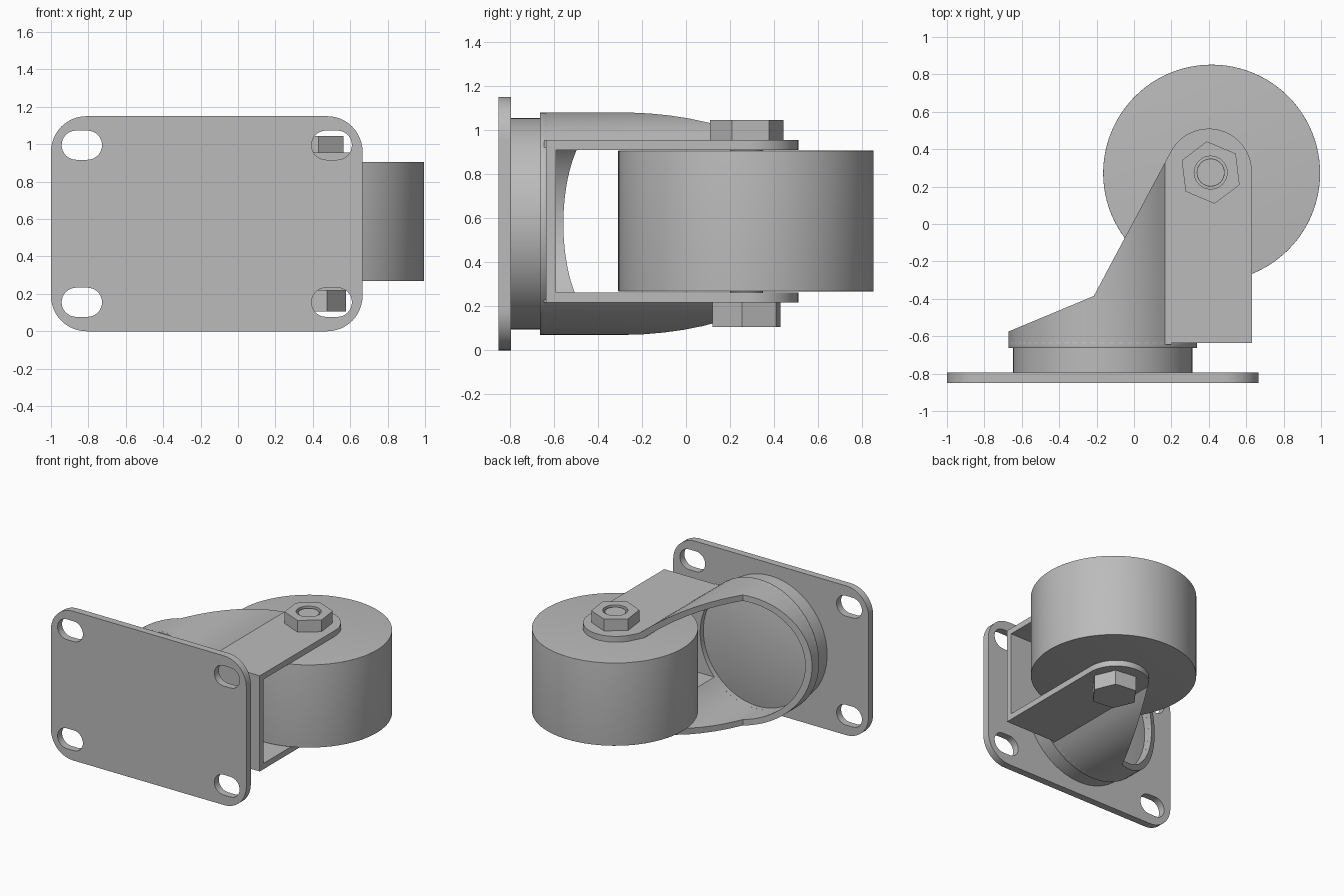
import bpy, bmesh, math
from mathutils import Matrix

cube = bpy.data.objects.get("Cube")
if cube:
    bpy.data.objects.remove(cube, do_unlink=True)

steel = bpy.data.materials.new("grey_steel")
steel.use_nodes = True
GREY = (0.5, 0.5, 0.5, 1)
steel.diffuse_color = GREY
steel.node_tree.nodes["Principled BSDF"].inputs["Base Color"].default_value = GREY


def arc(cx, cy, r, a, b, n=24):
    """Points on an arc from angle a to b in degrees."""
    return [(cx + r * math.cos(math.radians(a + (b - a) * i / n)),
             cy + r * math.sin(math.radians(a + (b - a) * i / n))) for i in range(n + 1)]


def circle(cx, cy, r, n=64, turn=0):
    return arc(cx, cy, r, turn, turn + 360, n)[:-1]


def make(name, mesh):
    ob = bpy.data.objects.new(name, mesh)
    bpy.context.collection.objects.link(ob)
    mesh.materials.clear()
    mesh.materials.append(steel)
    return ob


def prism(name, loops, axis, lo, hi):
    """Extrude an outline with holes between lo and hi along y or z."""
    cu = bpy.data.curves.new(name, 'CURVE')
    cu.dimensions, cu.fill_mode = '2D', 'BOTH'
    cu.extrude = (hi - lo) / 2
    for loop in loops:
        sp = cu.splines.new('POLY')
        sp.points.add(len(loop) - 1)
        for p, (x, y) in zip(sp.points, loop):
            p.co = (x, y, 0, 1)
        sp.use_cyclic_u = True
    tmp = bpy.data.objects.new(name, cu)
    mesh = bpy.data.meshes.new_from_object(tmp)
    bpy.data.objects.remove(tmp)
    bm = bmesh.new()
    bm.from_mesh(mesh)
    bmesh.ops.remove_doubles(bm, verts=bm.verts, dist=0.0001)
    mid = (lo + hi) / 2
    if axis == 'y':
        mat = Matrix.Translation((0, mid, 0)) @ Matrix.Rotation(math.pi / 2, 4, 'X')
    else:
        mat = Matrix.Translation((0, 0, mid))
    bm.transform(mat)
    bmesh.ops.recalc_face_normals(bm, faces=bm.faces)
    bm.to_mesh(mesh)
    bm.free()
    return make(name, mesh)


def apply_modifiers(ob):
    bpy.context.view_layer.update()
    ev = ob.evaluated_get(bpy.context.evaluated_depsgraph_get())
    ob.data = bpy.data.meshes.new_from_object(ev)
    ob.modifiers.clear()


def bevel(ob, width, segments):
    m = ob.modifiers.new("bevel", 'BEVEL')
    m.width, m.segments = width, segments
    m.limit_method, m.angle_limit = 'ANGLE', math.radians(40)
    apply_modifiers(ob)


def intersect(ob, other):
    m = ob.modifiers.new("cut", 'BOOLEAN')
    m.operation, m.solver, m.object = 'INTERSECT', 'EXACT', other
    apply_modifiers(ob)
    bpy.data.objects.remove(other, do_unlink=True)


def smooth(ob, angle=35):
    bpy.ops.object.select_all(action='DESELECT')
    ob.select_set(True)
    bpy.context.view_layer.objects.active = ob
    bpy.ops.object.shade_smooth_by_angle(angle=math.radians(angle))


CX, CZ = -0.167, 0.575        # swivel centre
AX, AY = 0.41, 0.275          # axle centre

# Mounting plate with rounded corners and four slots
HX, HZ, R = 0.833, 0.575, 0.19
corners = [(1, 1, 0), (-1, 1, 90), (-1, -1, 180), (1, -1, 270)]
outline, slots = [], []
for sx, sz, a in corners:
    outline += arc(CX + sx * (HX - R), CZ + sz * (HZ - R), R, a, a + 90, 12)
    x, z = CX + sx * 0.668, CZ + sz * 0.42
    slots.append(arc(x + 0.03, z, 0.078, -90, 90, 16) + arc(x - 0.03, z, 0.078, 90, 270, 16))
smooth(prism("mounting_plate", [outline] + slots, 'y', -0.85, -0.795))

# Swivel ring and cup floor
smooth(prism("swivel_ring", [circle(CX, CZ, 0.48)], 'y', -0.795, -0.65))
floor = prism("cup_floor", [circle(CX, CZ, 0.505)], 'y', -0.663, -0.63)
bevel(floor, 0.01, 2)
smooth(floor)

# Fork: round cup wall running into two flat arms, trimmed by its side profile
TOP, BOTTOM, T, END = 0.955, 0.218, 0.045, 0.63


def u_path(r, top, bottom, end):
    a = math.degrees(math.asin((top - CZ) / r))
    b = 360 + math.degrees(math.asin((bottom - CZ) / r))
    return [(end, top)] + arc(CX, CZ, r, a, b, 48) + [(end, bottom)]


outer = u_path(0.505, TOP, BOTTOM, 0.75)
inner = u_path(0.505 - T, TOP - T, BOTTOM + T, 0.75)
fork = prism("fork", [outer + inner[::-1]], 'y', -0.8, 0.7)
side = [(-0.75, -0.645), (-0.75, -0.608), (-0.215, -0.385)]
side += arc(END - 0.23, 0.28, 0.23, 152, 0, 28) + [(END, -0.632), (0.2, -0.632), (0.2, -0.645)]
intersect(fork, prism("fork_trim", [side], 'z', -0.2, 1.4))
smooth(fork, 30)

# Web joining the arms, open over the cup floor
web_outline = u_path(0.505, TOP, BOTTOM, END)
web = prism("fork_web", [web_outline, circle(CX, CZ, 0.46)], 'y', -0.635, -0.59)
smooth(web, 30)

# Wheel
wheel = prism("wheel", [circle(0.415, 0.272, 0.58, 96)], 'z', 0.268, 0.906)
bevel(wheel, 0.065, 6)
smooth(wheel, 45)

# Axle bolt
axle = prism("axle", [circle(AX, AY, 0.075, 32)], 'z', 0.2, 1.035)
bevel(axle, 0.012, 1)
smooth(axle, 30)


def hexagon(name, turn, lo, hi, hole):
    loops = [circle(AX, AY, 0.168, 6, turn)]
    if hole:
        loops.append(circle(AX, AY, hole, 32))
    ob = prism(name, loops, 'z', lo, hi)
    rim = prism(name + "_rim", [circle(AX, AY, 0.17, 48)], 'z', lo, hi)
    bevel(rim, 0.02, 1)
    intersect(ob, rim)
    smooth(ob, 25)


hexagon("axle_nut", 37, TOP, 1.045, 0.088)
hexagon("bolt_head", -7, 0.105, BOTTOM, None)
